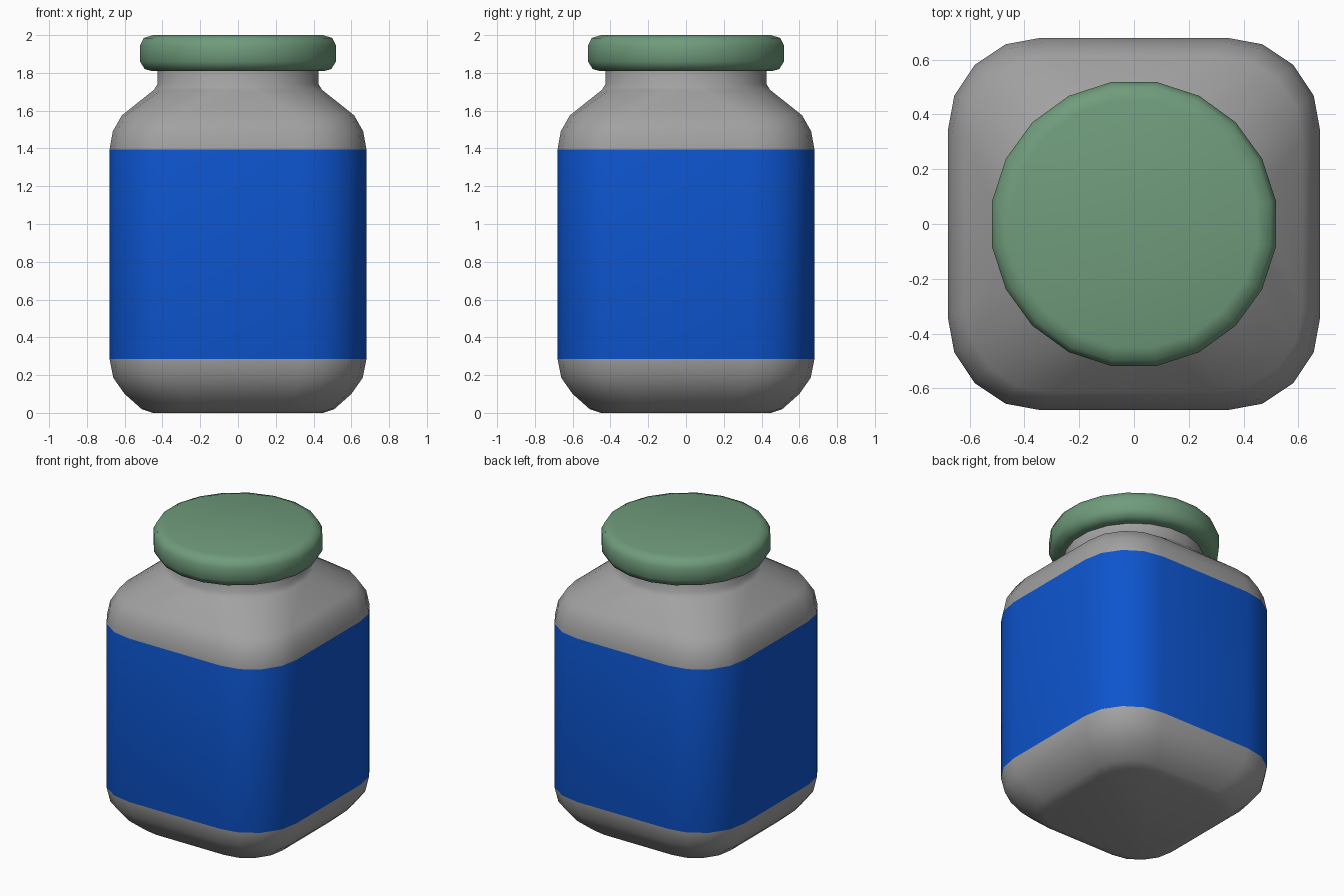
import bpy, bmesh, math

cube = bpy.data.objects.get("Cube")
if cube:
    bpy.data.objects.remove(cube)


def material(name, rgb):
    m = bpy.data.materials.new(name)
    m.use_nodes = True
    m.diffuse_color = (*rgb, 1)
    m.node_tree.nodes["Principled BSDF"].inputs["Base Color"].default_value = (*rgb, 1)
    return m


GREY = material("jar grey", (0.36, 0.36, 0.36))
BLUE = material("label blue", (0.004, 0.09, 0.62))
GREEN = material("lid green", (0.16, 0.33, 0.2))

# Unit outlines with five points per quarter, so square and round rings match
CORNER = [(1, 0.5), (0.965, 0.69), (0.855, 0.855), (0.69, 0.965), (0.5, 1)]
ANGLES = [math.radians(9 + 18 * i) for i in range(5)]
ARC = [(math.cos(a), math.sin(a)) for a in ANGLES]


def outline(quarter):
    pts = []
    for _ in range(4):
        pts += quarter
        quarter = [(-y, x) for x, y in quarter]
    return pts


SQUARE, ROUND = outline(CORNER), outline(ARC)


def loft(name, profile, mats, pick=lambda z: 0):
    """Skin rings of (half width, height, roundness) and cap both ends."""
    bm = bmesh.new()
    rings = []
    for w, z, r in profile:
        rings.append([bm.verts.new((w * (a[0] + (b[0] - a[0]) * r),
                                    w * (a[1] + (b[1] - a[1]) * r), z))
                      for a, b in zip(SQUARE, ROUND)])
    n = len(SQUARE)
    for low, high in zip(rings, rings[1:]):
        for i in range(n):
            j = (i + 1) % n
            bm.faces.new((low[i], low[j], high[j], high[i]))
    bm.faces.new(rings[0][::-1])
    bm.faces.new(rings[-1])
    for f in bm.faces:
        f.material_index = pick(f.calc_center_median().z)
    mesh = bpy.data.meshes.new(name)
    bm.to_mesh(mesh)
    bm.free()
    for m in mats:
        mesh.materials.append(m)
    obj = bpy.data.objects.new(name, mesh)
    bpy.context.collection.objects.link(obj)
    bpy.ops.object.select_all(action='DESELECT')
    obj.select_set(True)
    bpy.context.view_layer.objects.active = obj
    bpy.ops.object.shade_smooth_by_angle(angle=math.radians(60))
    return obj


# Jar: square body with a label band, sloping shoulder and round neck
LABEL_LOW, LABEL_HIGH = 0.285, 1.395
loft("jar_body", [
    (0.45, 0, 0), (0.51, 0.02, 0), (0.6, 0.1, 0), (0.66, 0.185, 0),
    (0.68, LABEL_LOW, 0), (0.68, LABEL_HIGH, 0), (0.663, 1.49, 0),
    (0.615, 1.575, 0), (0.45, 1.71, 0.85), (0.432, 1.74, 1), (0.43, 1.84, 1),
], [GREY, BLUE], lambda z: int(LABEL_LOW < z < LABEL_HIGH))

# Lid: low disc with softened rims
loft("lid", [
    (0.46, 1.81, 1), (0.5, 1.82, 1), (0.525, 1.86, 1), (0.525, 1.945, 1),
    (0.505, 1.985, 1), (0.455, 2, 1),
], [GREEN])
